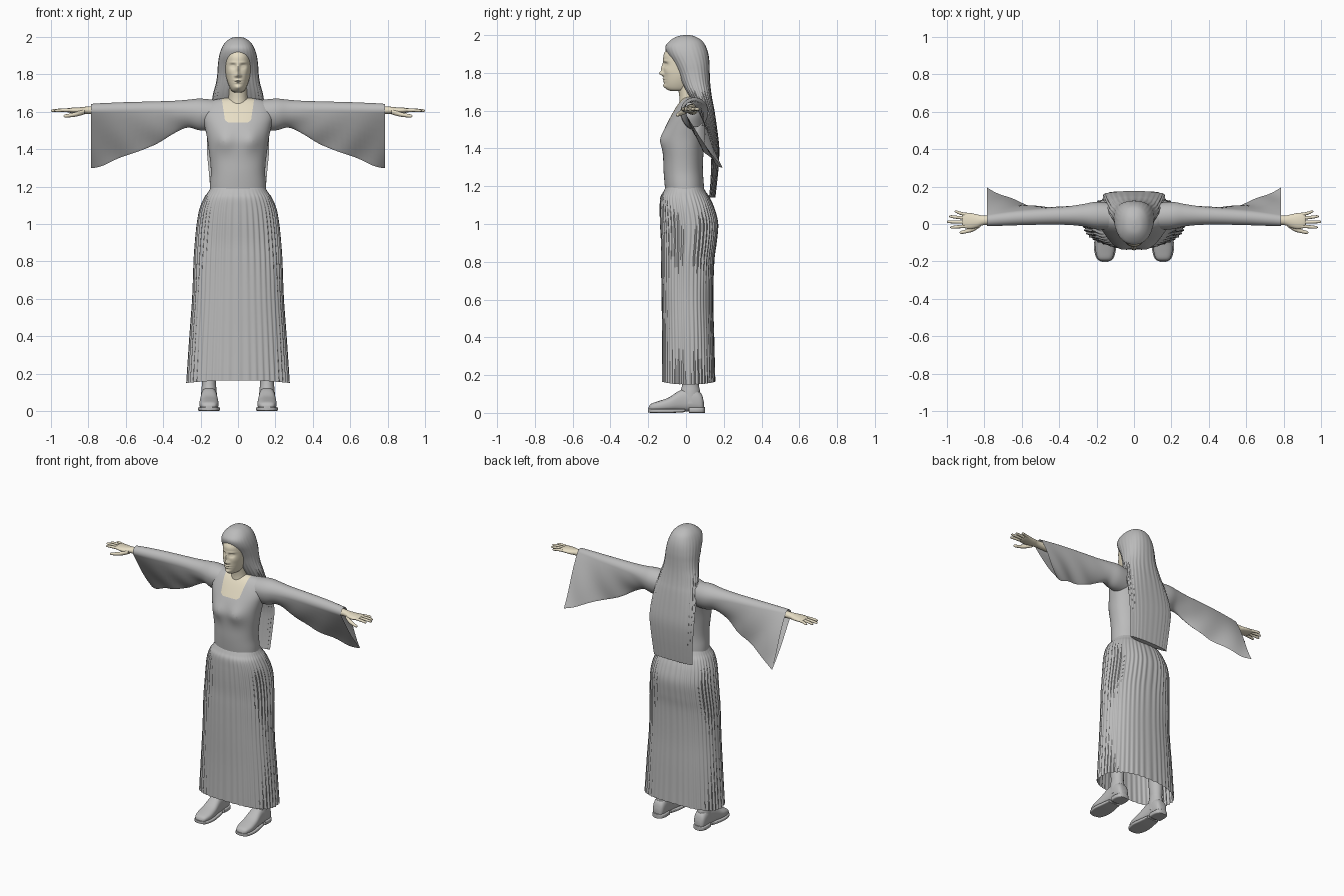
import bpy, bmesh
from math import cos, sin, pi, exp, copysign
from mathutils import Vector

cube = bpy.data.objects.get("Cube")
if cube:
    bpy.data.objects.remove(cube, do_unlink=True)


def material(name, color):
    m = bpy.data.materials.new(name)
    m.use_nodes = True
    m.diffuse_color = color
    m.node_tree.nodes["Principled BSDF"].inputs["Base Color"].default_value = color
    return m


GREY = material("cloth grey", (0.5, 0.5, 0.5, 1))
SKIN = material("pale skin", (0.8, 0.73, 0.56, 1))


def smooth_keys(keys, steps):
    """Catmull-Rom samples through rows of numbers."""
    out = []
    for i in range(len(keys) - 1):
        a, b = keys[max(i - 1, 0)], keys[i]
        c, d = keys[i + 1], keys[min(i + 2, len(keys) - 1)]
        for s in range(steps):
            t = s / steps
            out.append([q + t * ((r - p) / 2 + t * ((2 * p - 5 * q + 4 * r - e) / 2
                        + t * (3 * q - p - 3 * r + e) / 2))
                        for p, q, r, e in zip(a, b, c, d)])
    return out + [list(keys[-1])]


def oval(half_u, half_v, segs, power=2, waves=0, amp=0):
    """Superellipse outline with optional ripples."""
    pts = []
    for i in range(segs):
        t = 2 * pi * i / segs
        k = 1 + amp * cos(waves * t)
        c, s = cos(t), sin(t)
        pts.append((half_u * k * copysign(abs(c) ** (2 / power), c),
                    half_v * k * copysign(abs(s) ** (2 / power), s)))
    return pts


def loft(name, rings, mat, caps=(True, True), mirror=False, edit=None, mats=None):
    bm = bmesh.new()
    rows = [[bm.verts.new(p) for p in ring] for ring in rings]
    n = len(rows[0])
    for a, b in zip(rows, rows[1:]):
        for i in range(n):
            j = (i + 1) % n
            bm.faces.new((a[i], a[j], b[j], b[i]))
    for row, cap in zip((rows[0], rows[-1]), caps):
        if cap:
            bm.faces.new(row)
    if edit:
        edit(bm)
    bmesh.ops.recalc_face_normals(bm, faces=bm.faces)
    me = bpy.data.meshes.new(name)
    bm.to_mesh(me)
    bm.free()
    for m in mats or [mat]:
        me.materials.append(m)
    ob = bpy.data.objects.new(name, me)
    bpy.context.collection.objects.link(ob)
    bpy.ops.object.select_all(action='DESELECT')
    ob.select_set(True)
    bpy.context.view_layer.objects.active = ob
    bpy.ops.object.shade_smooth_by_angle(angle=0.9)
    if mirror:
        ob.modifiers.new("Mirror", 'MIRROR').use_mirror_merge = False
    return ob


def upright(keys, steps=4, segs=64, power=2, waves=0, cx=0):
    """Horizontal rings from rows of z, half width, front y, back y, ripple."""
    rings = []
    for z, rx, yf, yb, amp in smooth_keys(keys, steps):
        rings.append([(cx + u, (yf + yb) / 2 + v, z)
                      for u, v in oval(rx, (yb - yf) / 2, segs, power, waves, amp)])
    return rings


def sideways(keys, steps=3, segs=16):
    """Rings along x from rows of x, y, z, half depth, half height."""
    return [[(x, y + u, z + v) for u, v in oval(ry, rz, segs)]
            for x, y, z, ry, rz in smooth_keys(keys, steps)]


def lengthwise(keys, cx, steps=4, segs=32, power=2.6):
    """Rings along y from rows of y, half width, bottom z, top z."""
    return [[(cx + u, y, (lo + hi) / 2 + v)
             for u, v in oval(w, (hi - lo) / 2, segs, power)]
            for y, w, lo, hi in smooth_keys(keys, steps)]


def bumps(bm, table):
    """Push the front surface out (or in) around each x, z centre."""
    for v in bm.verts:
        if v.co.y < -0.03:
            x, z = v.co.x, v.co.z
            for bx, bz, sx, sz, depth in table:
                for side in ((1, -1) if bx else (1,)):
                    v.co.y -= depth * exp(-((x - side * bx) / sx) ** 2 - ((z - bz) / sz) ** 2)


# Skirt: pleated, open at the hem, hem lifted in the middle
def lift_hem(bm):
    for v in bm.verts:
        if v.co.z < 0.2:
            v.co.z += 0.015 * (1 - (v.co.x / 0.28) ** 2)


loft("skirt", upright([
    (1.2, .142, -.105, .09, 0), (1.17, .16, -.12, .105, .003), (1.14, .18, -.135, .125, .01),
    (1.08, .203, -.137, .15, .016), (1.0, .217, -.135, .168, .018), (.9, .227, -.13, .16, .018),
    (.8, .234, -.13, .148, .016), (.6, .243, -.128, .143, .01), (.4, .257, -.125, .148, .012),
    (.15, .272, -.125, .153, .018)], 5, 264, 2.4, 44), GREY, (True, False), edit=lift_hem)


# Bodice: bust shaped, neckline cut into the surface
def shape_bodice(bm):
    bumps(bm, [(.07, 1.445, .055, .055, .022)])
    planes = [((0, 0, 1.543), (0, 0, 1))]
    for s in (1, -1):
        planes += [((s * .072, 0, 1.57), (-s, 0, .15)), ((s * .06, 0, 1.548), (-s * .6, 0, .8))]
    planes.append(((0, .02, 0), (0, -1, 0)))
    for co, no in planes:
        bmesh.ops.bisect_plane(bm, geom=bm.verts[:] + bm.edges[:] + bm.faces[:],
                               plane_co=co, plane_no=no)
    for f in bm.faces:
        mid = f.calc_center_median()
        f.material_index = int(all((mid - Vector(co)).dot(Vector(no)) > 0 for co, no in planes))


loft("bodice", upright([
    (1.1, .15, -.1, .1, 0), (1.2, .15, -.112, .095, 0), (1.27, .145, -.118, .09, 0),
    (1.33, .148, -.12, .09, 0), (1.4, .157, -.122, .095, 0), (1.46, .165, -.12, .105, 0),
    (1.52, .178, -.105, .115, 0), (1.58, .192, -.075, .12, 0), (1.63, .18, -.045, .115, 0),
    (1.66, .14, -.02, .1, 0), (1.672, .08, .0, .08, 0)], 4, 96, 2.2),
    GREY, edit=shape_bodice, mats=[GREY, SKIN])

# Neck and head
loft("neck", upright([
    (1.58, .075, -.04, .08, 0), (1.63, .058, -.036, .08, 0), (1.68, .05, -.036, .07, 0),
    (1.76, .05, -.05, .06, 0)], 4, 40), SKIN)

FACE = [(0, 1.825, .008, .026, .012), (0, 1.797, .011, .012, .02), (.013, 1.792, .007, .007, .007),
        (.027, 1.844, .016, .012, -.013), (.027, 1.842, .01, .005, .006),
        (.03, 1.863, .02, .006, .004), (0, 1.768, .018, .005, .007), (0, 1.756, .016, .005, .007),
        (0, 1.762, .022, .002, -.004), (0, 1.73, .02, .012, .01), (.045, 1.81, .015, .02, .004)]
loft("head", upright([
    (1.703, .018, -.075, .0, 0), (1.712, .034, -.1, .03, 0), (1.735, .047, -.112, .05, 0),
    (1.77, .059, -.117, .07, 0), (1.81, .067, -.119, .09, 0), (1.86, .071, -.12, .1, 0),
    (1.9, .069, -.117, .1, 0), (1.94, .058, -.088, .085, 0), (1.97, .03, -.04, .05, 0)],
    10, 120, 2.1), SKIN, edit=lambda bm: bumps(bm, FACE))

# Long hair: cap around the face flowing into a sheet down the back
loft("hair", upright([
    (2.0, .008, -.01, .02, 0), (1.992, .04, -.05, .05, 0), (1.97, .068, -.085, .085, 0),
    (1.94, .087, -.109, .105, .002), (1.9, .1, -.1, .118, .004), (1.85, .107, -.07, .124, .006),
    (1.8, .11, -.045, .125, .008), (1.75, .117, -.025, .127, .012), (1.7, .13, .0, .132, .018),
    (1.65, .138, .03, .14, .02), (1.6, .148, .06, .15, .02), (1.5, .16, .108, .165, .02),
    (1.4, .163, .132, .176, .022), (1.3, .154, .133, .172, .025), (1.2, .145, .128, .162, .028),
    (1.14, .14, .122, .155, .03)], 4, 168, 2.3, 28), GREY)


# Bell sleeves: round along the arm, drooping to a tip behind, open at the cuff
def sleeve_ring(x, cy, cz, r, ty, tz, segs=40):
    drop = Vector((ty - cy, tz - cz))
    length = drop.length
    drop.normalize()
    side = Vector((-drop.y, drop.x))
    ring = []
    for i in range(segs):
        t = 2 * pi * i / segs
        c, s = cos(t), sin(t)
        thin = min(1, r * 1.2 / length)
        if c > 0:
            along, across = length * c, r * s * (thin + (1 - thin) * s * s)
            across += .007 * c * sin(34 * x + 5 * c) * (1 - thin)
        else:
            along, across = r * c, r * s
        p = drop * along + side * across
        ring.append((x, cy + p.x, cz + p.y))
    return ring


loft("sleeve", [sleeve_ring(*k) for k in smooth_keys([
    (.1, .04, 1.59, .07, .04, 1.5), (.2, .045, 1.597, .073, .045, 1.5),
    (.27, .047, 1.604, .06, .052, 1.515), (.35, .045, 1.608, .05, .058, 1.48),
    (.45, .042, 1.61, .045, .077, 1.42), (.6, .035, 1.61, .041, .112, 1.365),
    (.72, .026, 1.61, .036, .165, 1.315), (.785, .02, 1.61, .032, .193, 1.297)], 5)],
    GREY, (True, False), mirror=True)

# Forearm with palm, then fingers and thumb
loft("hand", sideways([
    (.5, .035, 1.608, .03, .03), (.7, .025, 1.608, .028, .026), (.8, .02, 1.608, .025, .02),
    (.84, .016, 1.606, .036, .018), (.88, .016, 1.607, .043, .015), (.91, .02, 1.608, .04, .011),
    (.918, .02, 1.608, .03, .006)], 4, 24), SKIN, mirror=True)
for name, y, tip_y, tip_x in (("index_finger", -.012, -.018, .982), ("middle_finger", .01, .012, 1),
                              ("ring_finger", .031, .04, .988), ("little_finger", .05, .066, .96)):
    mid_x = (.9 + tip_x) / 2
    loft(name, sideways([
        (.895, y, 1.608, .009, .009), (mid_x, (y + tip_y) / 2, 1.608, .0085, .0085),
        (tip_x - .01, tip_y, 1.606, .007, .007), (tip_x, tip_y, 1.605, .002, .002)]),
        SKIN, mirror=True)
loft("thumb", sideways([
    (.82, .0, 1.6, .015, .014), (.86, -.026, 1.588, .014, .013), (.9, -.04, 1.58, .01, .01),
    (.925, -.045, 1.577, .008, .008), (.932, -.046, 1.577, .002, .002)]), SKIN, mirror=True)

# Boots: ankle shaft, foot, sole and heel
FOOT_X = .155
loft("boot_shaft", upright([
    (.05, .043, -.03, .08, 0), (.11, .041, -.03, .075, 0), (.15, .037, -.02, .068, 0),
    (.2, .04, -.02, .07, 0), (.5, .055, -.045, .075, 0)], 4, 32, cx=FOOT_X), GREY, mirror=True)
loft("boot_foot", lengthwise([
    (-.198, .015, .015, .03), (-.185, .038, .01, .048), (-.14, .051, .008, .064),
    (-.09, .05, .008, .082), (-.04, .045, .008, .115), (0, .042, .008, .128),
    (.05, .042, .008, .125), (.082, .036, .008, .1), (.094, .02, .012, .06)], FOOT_X),
    GREY, mirror=True)
loft("boot_sole", lengthwise([
    (-.202, .015, .004, .022), (-.185, .044, 0, .022), (-.13, .059, 0, .022),
    (-.07, .054, 0, .022), (-.005, .043, .004, .022)], FOOT_X, power=5), GREY, mirror=True)
loft("boot_heel", lengthwise([
    (.015, .044, 0, .03), (.06, .046, 0, .03), (.09, .036, 0, .03), (.1, .015, 0, .03)],
    FOOT_X, power=5), GREY, mirror=True)
